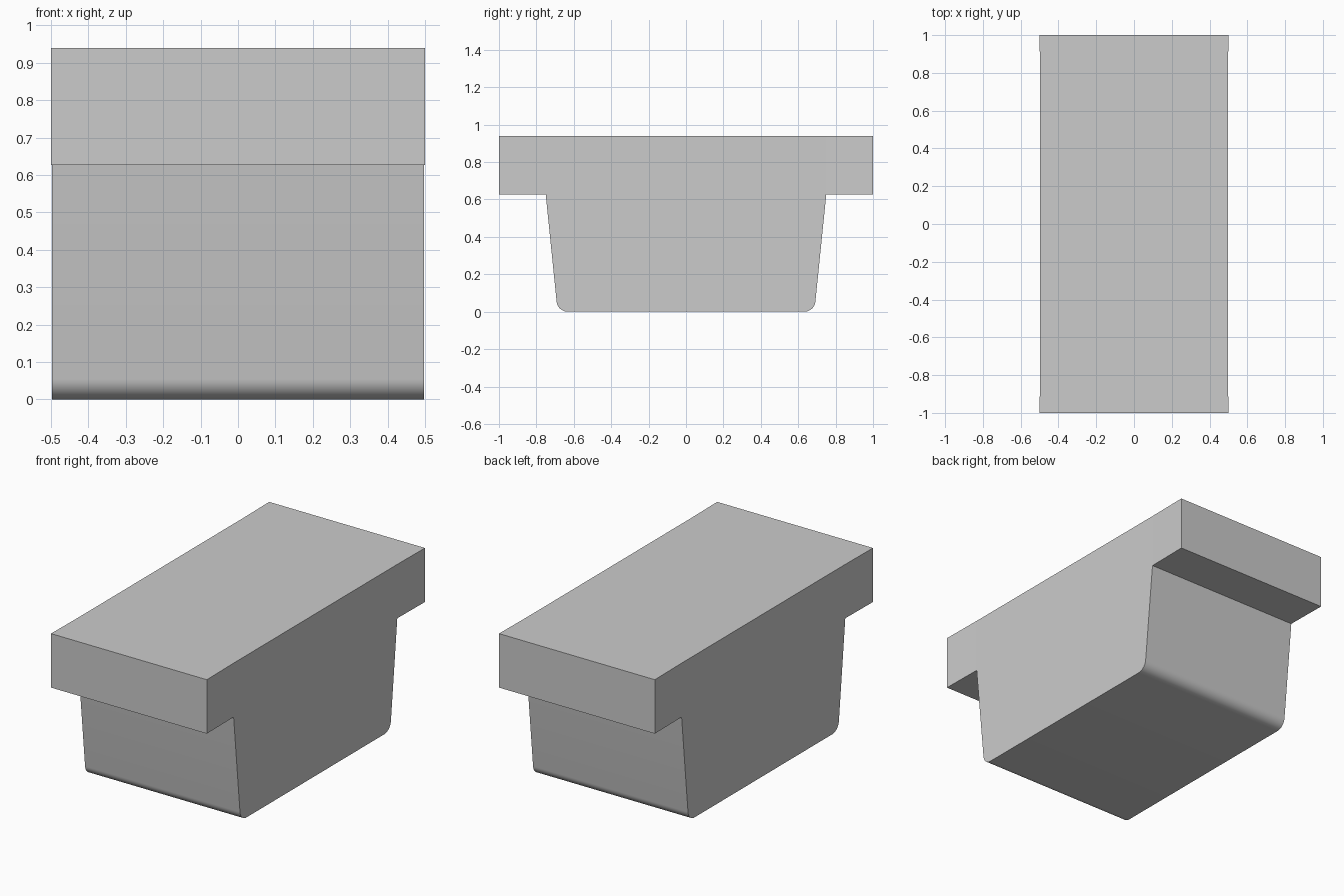
import bpy
import bmesh
from math import sin, cos, pi, radians

if "Cube" in bpy.data.objects:
    bpy.data.objects.remove(bpy.data.objects["Cube"])

grey = bpy.data.materials.new("plain_grey")
grey.use_nodes = True
colour = (0.6, 0.6, 0.6, 1)
grey.diffuse_color = colour
grey.node_tree.nodes["Principled BSDF"].inputs["Base Color"].default_value = colour


def prism(name, points, depth):
    """Extrude a closed outline of 3D points along the depth vector."""
    bm = bmesh.new()
    face = bm.faces.new([bm.verts.new(p) for p in points])
    extruded = bmesh.ops.extrude_face_region(bm, geom=[face])["geom"]
    top = [v for v in extruded if isinstance(v, bmesh.types.BMVert)]
    bmesh.ops.translate(bm, verts=top, vec=depth)
    bmesh.ops.recalc_face_normals(bm, faces=bm.faces)
    mesh = bpy.data.meshes.new(name)
    bm.to_mesh(mesh)
    bm.free()
    mesh.materials.append(grey)
    obj = bpy.data.objects.new(name, mesh)
    bpy.context.collection.objects.link(obj)
    return obj


SEAM, TOP = 0.627, 0.94
WAIST = 0.497

# Overhanging slab, very slightly pinched between its two ends
half = [(0.5, -1), (WAIST, -0.75), (WAIST, 0.75), (0.5, 1)]
outline = half + [(-x, -y) for x, y in half]
prism("top_slab", [(x, y, SEAM) for x, y in outline], (0, 0, TOP - SEAM))

# Tapered body with rounded lower edges at front and back
radius, steps = 0.06, 10
side = [(0.75, SEAM)]
for i in range(steps + 1):
    a = radians(-5.5) - (pi / 2 - radians(5.5)) * i / steps
    side.append((0.632 + radius * cos(a), radius + radius * sin(a)))
profile = side + [(-y, z) for y, z in reversed(side)]
body = prism("tapered_body", [(-WAIST, y, z) for y, z in profile], (2 * WAIST, 0, 0))

bpy.ops.object.select_all(action="DESELECT")
body.select_set(True)
bpy.context.view_layer.objects.active = body
bpy.ops.object.shade_smooth_by_angle(angle=radians(30))
